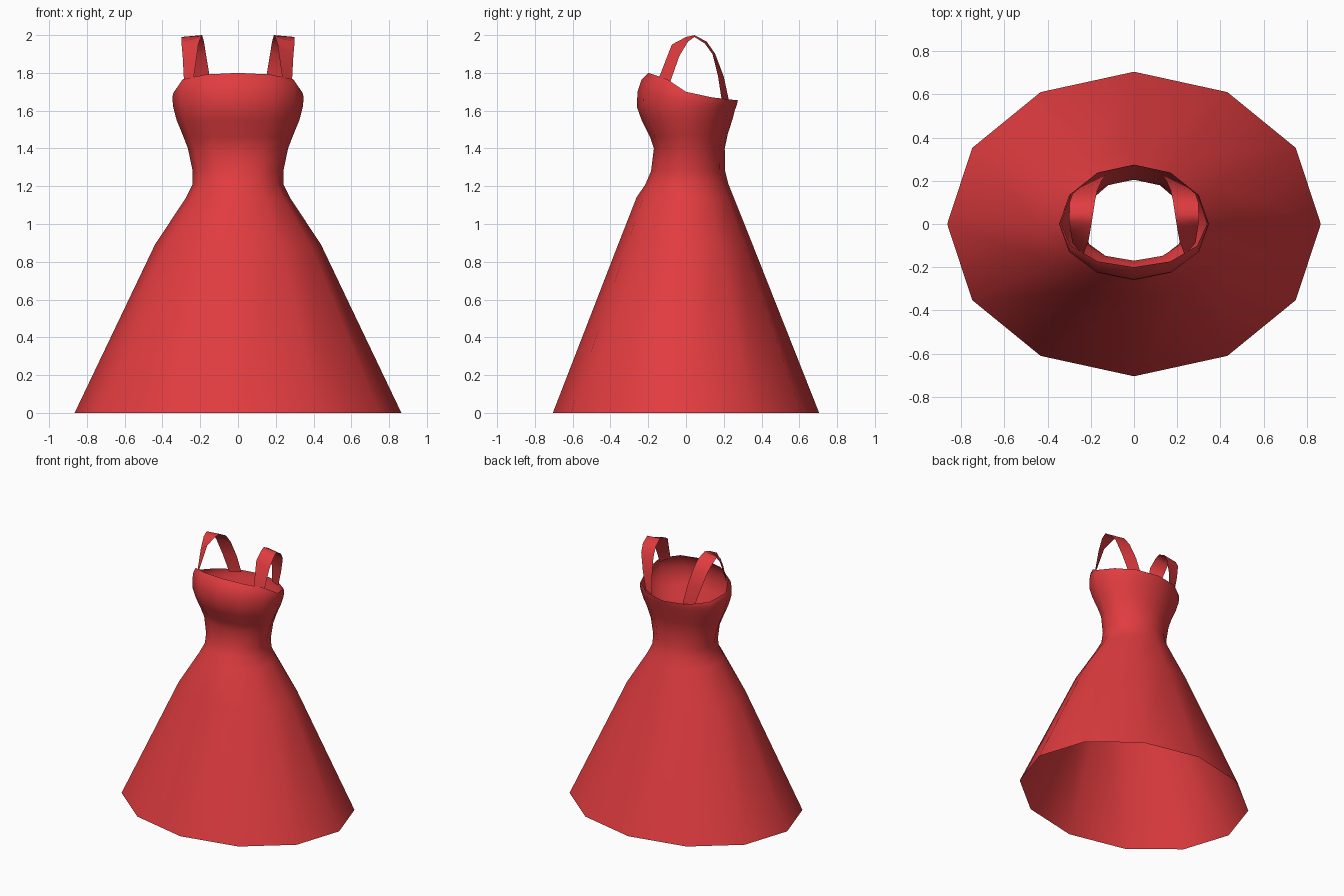
import bpy, math

red = bpy.data.materials.new("red_cloth")
red.diffuse_color = (0.75, 0.045, 0.05, 1)


def grid_object(name, rows, closed):
    """Skin consecutive rows of points into a quad sheet."""
    n = len(rows[0])
    verts = [p for row in rows for p in row]
    faces = []
    for r in range(len(rows) - 1):
        for i in range(n if closed else n - 1):
            j = (i + 1) % n
            faces.append((r * n + i, r * n + j, (r + 1) * n + j, (r + 1) * n + i))
    mesh = bpy.data.meshes.new(name)
    mesh.from_pydata(verts, [], faces)
    mesh.materials.append(red)
    mesh.shade_smooth()
    obj = bpy.data.objects.new(name, mesh)
    bpy.context.collection.objects.link(obj)
    return obj


# Dress body: 12-sided rings (half width, front depth, back depth, z front, z side, z back)
RINGS = [
    (0.865, 0.705, 0.705, 0, 0, 0),
    (0.44, 0.36, 0.353, 0.89, 0.89, 0.89),
    (0.275, 0.262, 0.253, 1.14, 1.14, 1.14),
    (0.24, 0.215, 0.225, 1.21, 1.21, 1.21),
    (0.24, 0.185, 0.207, 1.28, 1.28, 1.28),
    (0.265, 0.17, 0.205, 1.40, 1.40, 1.40),
    (0.292, 0.19, 0.222, 1.46, 1.47, 1.48),
    (0.325, 0.235, 0.245, 1.55, 1.55, 1.55),
    (0.343, 0.26, 0.258, 1.62, 1.62, 1.60),
    (0.347, 0.257, 0.267, 1.70, 1.66, 1.625),
    (0.345, 0.235, 0.271, 1.765, 1.685, 1.64),
    (0.338, 0.20, 0.275, 1.80, 1.70, 1.655),
]


def ring(w, front, back, zf, zs, zb):
    pts = []
    for k in range(12):
        a = math.radians(30 * k)
        s = math.sin(a)
        depth, z_end = (back, zb) if s > 0 else (front, zf)
        z = zs + (z_end - zs) * abs(s) ** 0.6
        pts.append((w * math.cos(a), s * depth, z))
    return pts


grid_object("dress_body", [ring(*r) for r in RINGS], True)

# Shoulder straps: inner and outer edge, front to back, mirrored
STRAP = [
    ((0.235, -0.145, 1.77), (0.285, -0.088, 1.74)),
    ((0.21, -0.075, 1.95), (0.293, -0.035, 1.89)),
    ((0.197, 0.0, 1.99), (0.30, 0.01, 1.965)),
    ((0.19, 0.045, 2.0), (0.30, 0.045, 1.99)),
    ((0.18, 0.11, 1.965), (0.298, 0.10, 1.955)),
    ((0.17, 0.155, 1.90), (0.285, 0.14, 1.90)),
    ((0.15, 0.20, 1.78), (0.25, 0.17, 1.78)),
    ((0.13, 0.228, 1.65), (0.21, 0.19, 1.65)),
]
straps = grid_object("shoulder_straps", [(o, i) for i, o in STRAP], False)
straps.modifiers.new("mirror", 'MIRROR').use_axis[0] = True
